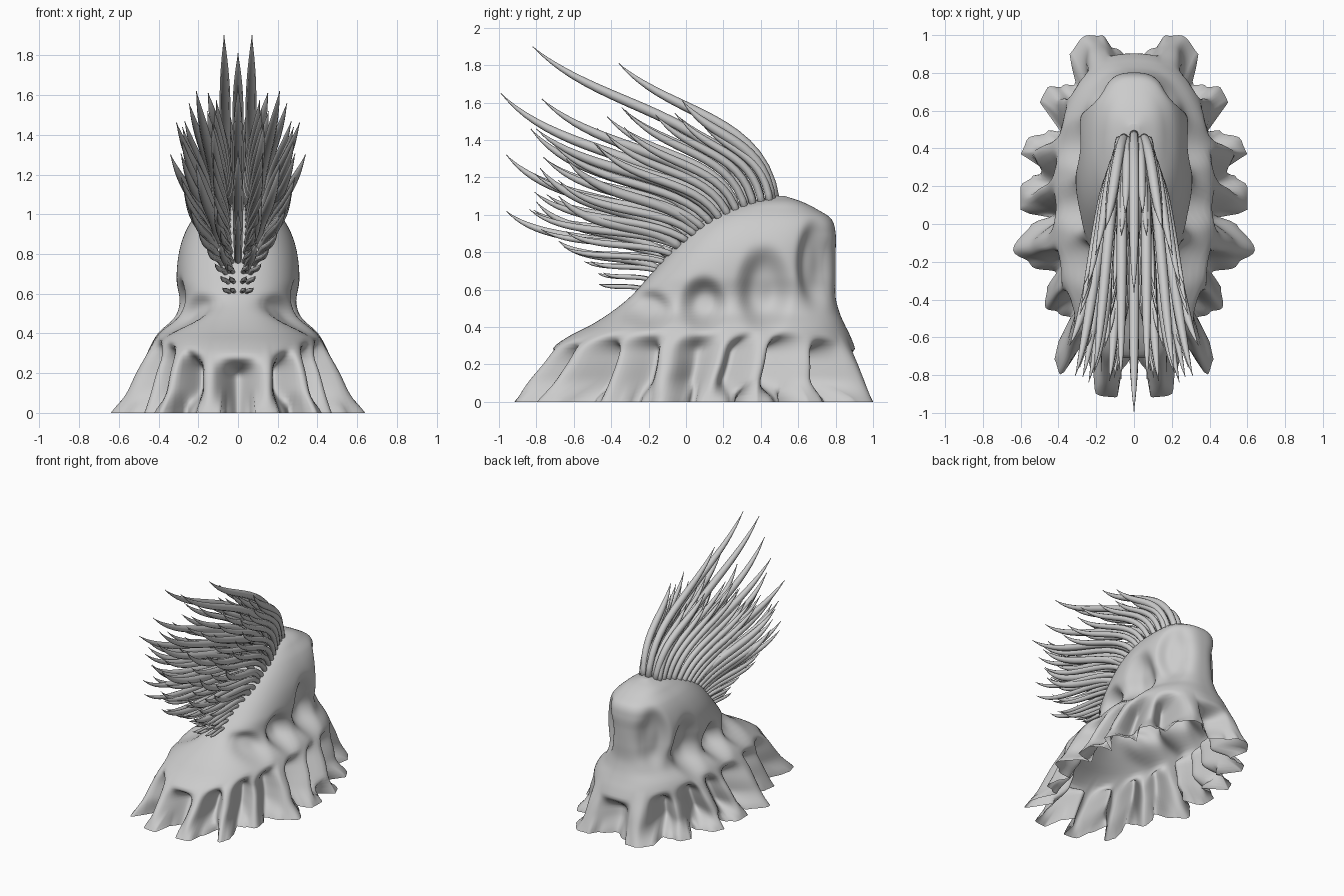
import bpy, bmesh, math, random
from mathutils import Vector

if "Cube" in bpy.data.objects:
    bpy.data.objects.remove(bpy.data.objects["Cube"])

random.seed(4)

# Body profile: height, front y, back y, half width
PROFILE = [
    (0.00, -.93, 1.0, .60), (.10, -.86, .97, .55), (.20, -.78, .94, .51),
    (.30, -.70, .90, .46), (.36, -.61, .875, .43), (.41, -.51, .85, .395),
    (.48, -.40, .82, .32), (.56, -.30, .80, .295), (.67, -.20, .80, .31),
    (.80, -.09, .80, .30), (.90, .00, .80, .27), (.98, .10, .775, .225),
    (1.03, .20, .70, .175), (1.07, .34, .62, .12), (1.10, .47, .53, .03)]

# Hem outline of the right half, front to back: blunt lobes with notches between
HEM = [(0, -.69), (.06, -.76), (.09, -.92), (.20, -.90), (.22, -.78), (.26, -.62), (.39, -.80),
       (.42, -.72), (.40, -.62), (.33, -.50), (.40, -.47), (.47, -.44), (.46, -.33), (.41, -.26),
       (.55, -.21), (.64, -.14), (.54, .01), (.43, .03), (.60, .07), (.60, .20), (.54, .25),
       (.43, .265), (.62, .31), (.57, .44), (.46, .49), (.38, .49), (.53, .57), (.46, .72),
       (.38, .73), (.31, .74), (.34, .90), (.27, .99), (.17, 1.0), (.11, .93), (0, .86)]
HEM_FOLDS = [(math.atan2(x / .6, -(y - .035) / .965), math.hypot(x / .6, (y - .035) / .965))
             for x, y in HEM]

# Folds higher up, narrower pillars: angle, radius factor (valley, tip, valley ...)
MID_FOLDS = [(0, .75), (.27, 1.03), (.46, .73), (.66, 1.05), (.84, .70), (1.02, .93),
             (1.2, .72), (1.38, 1.05), (1.54, .73), (1.66, 1.0), (1.77, .75),
             (1.90, 1.05), (2.07, .71), (2.29, .98), (2.5, .73), (2.74, 1.08), (math.pi, .82)]

# Side hollows: y, z, half size y, half size z, depth
HOLLOWS = [(.09, .52, .10, .12, .09), (.42, .60, .12, .19, .09),
           (.70, .74, .09, .20, .065), (-.21, .49, .11, .09, .06)]


def smooth(t):
    t = max(0.0, min(1.0, t))
    return t * t * (3 - 2 * t)


def profile_at(z):
    """Smooth interpolation through the profile rows."""
    P = PROFILE
    i = 0
    while i < len(P) - 2 and z > P[i + 1][0]:
        i += 1
    a, b = P[i], P[i + 1]
    h = b[0] - a[0]
    t = (z - a[0]) / h
    p, n = P[max(i - 1, 0)], P[min(i + 2, len(P) - 1)]
    out = []
    for k in (1, 2, 3):
        m0 = (b[k] - p[k]) / (b[0] - p[0]) * h
        m1 = (n[k] - a[k]) / (n[0] - a[0]) * h
        out.append((2*t**3 - 3*t*t + 1) * a[k] + (t**3 - 2*t*t + t) * m0
                   + (3*t*t - 2*t**3) * b[k] + (t**3 - t*t) * m1)
    return out


def fold_at(table, u):
    for (u0, r0), (u1, r1) in zip(table, table[1:]):
        if u <= u1 + 1e-6 and u1 > u0:
            t = smooth((u - u0) / (u1 - u0))
            return r0 + (r1 - r0) * t
    return table[-1][1]


def body_point(u, z):
    yf, yb, w = profile_at(z)
    yc, ry = (yf + yb) / 2, (yb - yf) / 2
    side = 1 if u <= math.pi else -1
    v = u if side > 0 else 2 * math.pi - u
    s, c = max(0, math.sin(v)), math.cos(v)
    e = 1 - .2 * smooth(z / .45)
    k = smooth(z / .13)
    r = (1 - k) * fold_at(HEM_FOLDS, v) + k * fold_at(MID_FOLDS, v)
    # valleys cut in steeply under the lip, lobes flare gradually
    lip = .385 - .09 * abs(c) ** 4
    g = smooth((lip - z) / .12) if r < 1 else max(0, 1 - z / .36)
    f = 1 + (r - 1) * g
    x = w * s ** e * f
    y = yc - ry * math.copysign(abs(c) ** e, c) * f
    n = Vector((s / w, -c / ry)).normalized()
    for hy, hz, sy, sz, d in HOLLOWS:
        q = ((y - hy) / sy) ** 2 + ((z - hz) / sz) ** 2
        k = d * math.exp(-q * q) * smooth(s * 2.5)
        x -= n.x * k
        y -= n.y * k
    return Vector((side * x, y, z))


def finish(bm, name):
    bmesh.ops.recalc_face_normals(bm, faces=bm.faces)
    me = bpy.data.meshes.new(name)
    bm.to_mesh(me)
    bm.free()
    ob = bpy.data.objects.new(name, me)
    bpy.context.collection.objects.link(ob)
    me.shade_smooth()
    return ob


# Hollow fluted body, open underneath
bm = bmesh.new()
N, M = 300, 84
rings = [[bm.verts.new(body_point(2 * math.pi * j / N, 1.10 * math.sin(math.pi / 2 * i / M)))
          for j in range(N)] for i in range(M + 1)]
for a, b in zip(rings, rings[1:]):
    for j in range(N):
        k = (j + 1) % N
        bm.faces.new((a[j], a[k], b[k], b[j]))
bm.faces.new(rings[-1])
finish(bm, "fluted_body")


# Crest of tapering, swept-back quills
def ridge_z(y):
    for a, b in zip(PROFILE, PROFILE[1:]):
        if y <= b[1]:
            return a[0] + (b[0] - a[0]) * (y - a[1]) / (b[1] - a[1])
    return 1.10


def quill(bm, x0, y0, xt, yt, zt, rad, sides=8, segs=18):
    root = Vector((x0, y0, ridge_z(y0) - .03 - 2.5 * x0 * x0))
    tip = Vector((xt, yt, zt))
    d = tip - root
    arch = min(1, d.length / .8)
    front = smooth((y0 + .1) / .55)              # front quills rise before sweeping
    c1 = root + Vector((.4 * d.x, (.28 - .2 * front) * d.y, (.42 + .16 * front) * d.z + .04 * arch))
    c2 = root + Vector((.55 * d.x, (.76 - .10 * front) * d.y, (.38 + .27 * front) * d.z - .03 * arch))
    prev = None
    for i in range(segs + 1):
        t = 1 - (1 - i / segs) ** 1.4
        m = 1 - t
        p = m**3 * root + 3*m*m*t * c1 + 3*m*t*t * c2 + t**3 * tip
        tan = (m*m * (c1 - root) + 2*m*t * (c2 - c1) + t*t * (tip - c2)).normalized()
        side = (Vector((1, 0, 0)) - tan * tan.x).normalized()
        up = side.cross(tan)
        r = rad * (.85 + .35 * t) * max(.08, 1 - t ** 4.5)
        ring = [bm.verts.new(p + r * (math.cos(q) * side + math.sin(q) * up))
                for q in (2 * math.pi * k / sides for k in range(sides))]
        if prev:
            for k in range(sides):
                n = (k + 1) % sides
                bm.faces.new((prev[k], prev[n], ring[n], ring[k]))
        else:
            bm.faces.new(ring)
        prev = ring
    bm.faces.new(prev)


# Long quills: root x, root y, tip x, y, z
LONG = [
    (0, .48, 0, -.36, 1.81), (0, .16, 0, -.99, 1.65), (0, .02, 0, -.96, 1.32),
    (0, -.10, 0, -.96, 1.02), (.06, .34, .07, -.82, 1.90), (.05, .46, .15, -.02, 1.61),
    (.09, .24, .21, -.77, 1.62), (.11, .18, .31, -.80, 1.46), (.12, .08, .34, -.64, 1.30),
    (.06, .10, .13, -.83, 1.46), (.09, .00, .21, -.78, 1.25), (.11, -.02, .27, -.68, 1.10),
    (.05, -.08, .12, -.80, 1.07), (.04, -.14, .09, -.68, .86)]

bm = bmesh.new()
for x0, y0, xt, yt, zt in LONG:
    for s in ((1, -1) if x0 else (1,)):
        quill(bm, s * x0, y0, s * xt, yt, zt, .028 if y0 > -.05 else .023)
finish(bm, "long_quills")

# Shorter filler quills along the ridge, shrinking towards the front foot
bm = bmesh.new()
ROWS = 17
for i in range(ROWS):
    t = i / (ROWS - 1)
    y0 = .45 - .68 * t
    taper = 1 - .75 * smooth((t - .55) / .45)
    spread = .07 + .06 * smooth(t / .4)
    for lane in (.35, 1.0):
        x0 = spread * lane * taper + .007
        length = random.uniform(.85, 1.1) * (.62 + .25 * math.sin(math.pi * t) - .40 * smooth((t - .6) / .4))
        a = math.radians(46 - 55 * t)
        yt = y0 - length * math.cos(a)
        zt = ridge_z(y0) + length * math.sin(a) + .03
        xt = x0 + (.03 + .12 * lane) * taper * smooth(t * 3 + .3)
        for s in (1, -1):
            quill(bm, s * x0, y0, s * xt, yt, zt, .009 + .014 * taper)
finish(bm, "short_quills")
